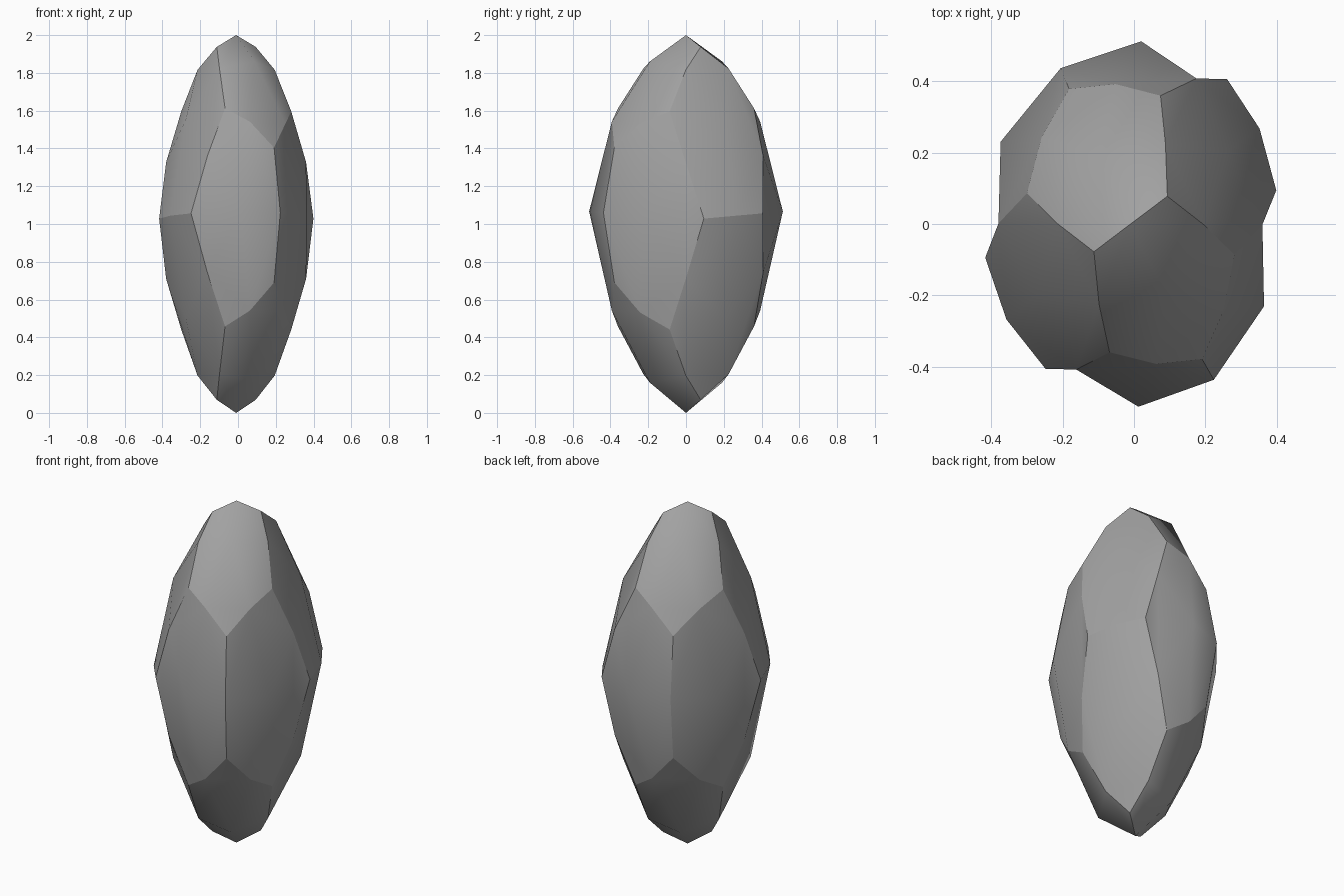
import bpy
import bmesh
import math
from mathutils import Vector

if "Cube" in bpy.data.objects:
    bpy.data.objects.remove(bpy.data.objects["Cube"], do_unlink=True)

PHI = (1 + math.sqrt(5)) / 2
SIGNS = (-1, 1)


def cyclic(a, b, c):
    """The three cyclic orders of a coordinate triple."""
    return [Vector(p) for p in ((a, b, c), (b, c, a), (c, a, b))]


# Corner and face directions of a twelve-sided solid with an edge on top
corners = [Vector((x, y, z)) for x in SIGNS for y in SIGNS for z in SIGNS]
corners += [p for s in SIGNS for t in SIGNS for p in cyclic(0, s / PHI, t * PHI)]
facings = [p for s in SIGNS for t in SIGNS for p in cyclic(s * PHI, t, 0)]

# Skewed ground axes of the flattened stone
AXIS_U = Vector((-0.215, 0.437))
AXIS_V = Vector((0.355, 0.268))


def place(direction):
    """Stretch a point of the unit sphere into the tall stone."""
    d = direction.normalized()
    flat = (AXIS_U * d.x + AXIS_V * d.y) * (1 - 0.2 * abs(d.z))
    x = flat.x - 0.01 + 0.1 * flat.y ** 2
    lift = (0.02 + 0.09 * abs(flat.y)) * (1 - d.z ** 2)
    return Vector((x, flat.y, 1 + d.z + lift))


bm = bmesh.new()
made = {}


def vert(direction):
    key = tuple(round(c, 3) + 0.0 for c in direction.normalized())
    if key not in made:
        made[key] = bm.verts.new(place(direction))
    return made[key]


# Each bulged facet: a centre fan to the edge middles, plus corner triangles
rim = []
for facing in facings:
    n = facing.normalized()
    side = n.orthogonal().normalized()
    up = n.cross(side)
    ring = sorted(corners, key=lambda c: -c.dot(n))[:5]
    ring.sort(key=lambda c: math.atan2(c.dot(up), c.dot(side)))
    for i, corner in enumerate(ring):
        before = vert(corner + ring[i - 1])
        after = vert(corner + ring[(i + 1) % 5])
        tip = vert(corner)
        bm.faces.new((vert(n), before, after))
        bm.faces.new((before, tip, after))
        rim += [(before, tip), (tip, after)]

# Smooth facets with crisp borders
bmesh.ops.recalc_face_normals(bm, faces=bm.faces)
for face in bm.faces:
    face.smooth = True
for a, b in rim:
    bm.edges.get((a, b)).smooth = False

mesh = bpy.data.meshes.new("faceted_stone")
bm.to_mesh(mesh)
bm.free()

# Plain grey stone
grey = bpy.data.materials.new("stone_grey")
grey.use_nodes = True
colour = (0.36, 0.36, 0.36, 1)
grey.diffuse_color = colour
grey.node_tree.nodes["Principled BSDF"].inputs["Base Color"].default_value = colour
mesh.materials.append(grey)

stone = bpy.data.objects.new("faceted_stone", mesh)
bpy.context.collection.objects.link(stone)
